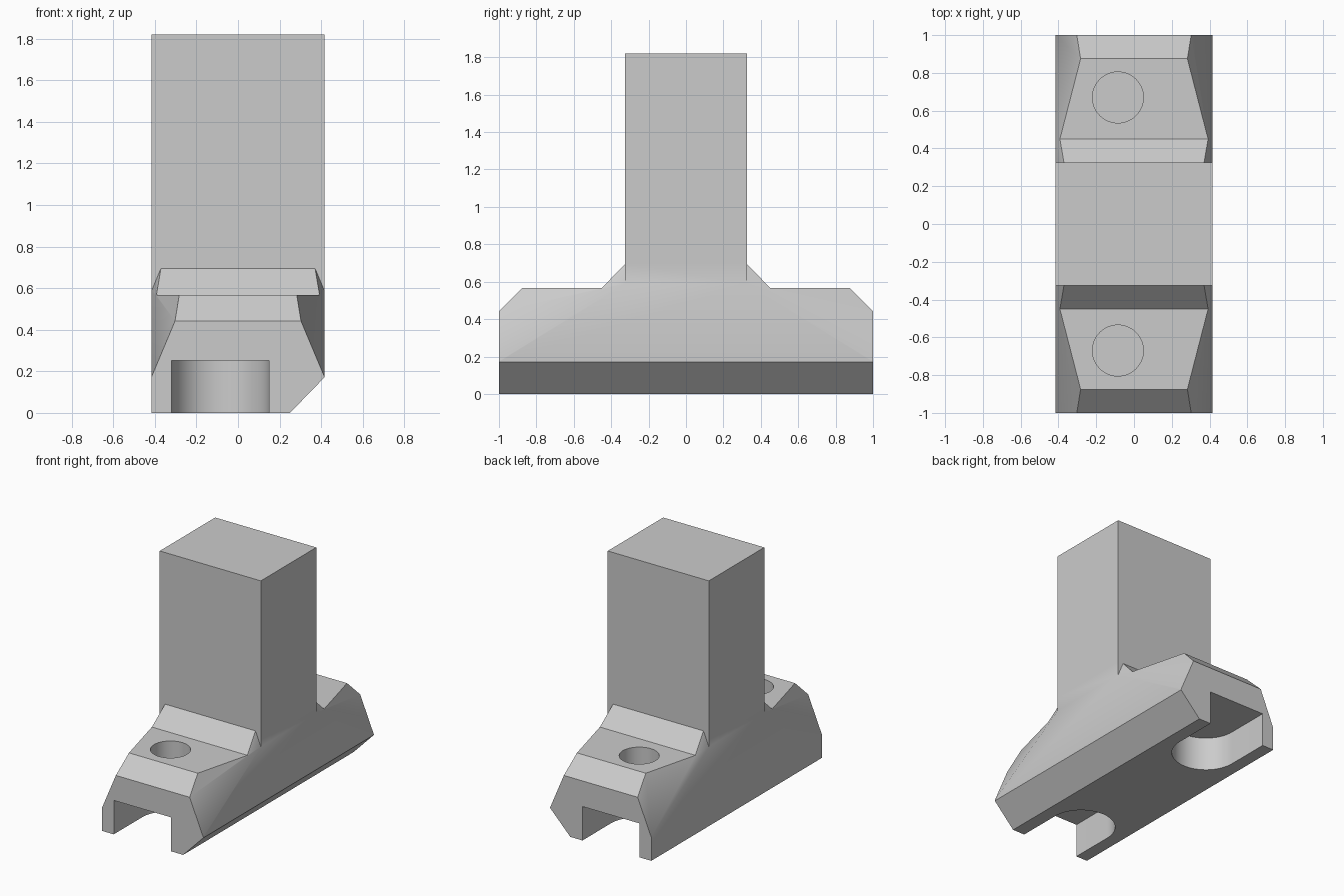
import bpy
import bmesh
import math
from mathutils import Vector

if "Cube" in bpy.data.objects:
    bpy.data.objects.remove(bpy.data.objects["Cube"])

W = 0.415       # half width
COL = 0.325     # half depth of the column
HOLE_X = -0.085
HOLE_Y = 0.67

grey = bpy.data.materials.new("plain grey")
grey.use_nodes = True
grey.diffuse_color = (0.6, 0.6, 0.6, 1)
grey.node_tree.nodes["Principled BSDF"].inputs["Base Color"].default_value = (0.6, 0.6, 0.6, 1)


def make_object(name, bm):
    bmesh.ops.recalc_face_normals(bm, faces=bm.faces)
    mesh = bpy.data.meshes.new(name)
    bm.to_mesh(mesh)
    bm.free()
    mesh.materials.append(grey)
    obj = bpy.data.objects.new(name, mesh)
    bpy.context.collection.objects.link(obj)
    return obj


def prism(points, offset):
    """Extrude a closed outline along an offset."""
    bm = bmesh.new()
    face = bm.faces.new([bm.verts.new(p) for p in points])
    new = bmesh.ops.extrude_face_region(bm, geom=[face], use_keep_orig=True)["geom"]
    verts = [g for g in new if isinstance(g, bmesh.types.BMVert)]
    bmesh.ops.translate(bm, verts=verts, vec=offset)
    return bm


def slice_off(bm, co, normal):
    """Remove everything on the normal side of a plane and cap the cut."""
    cut = bmesh.ops.bisect_plane(bm, geom=bm.verts[:] + bm.edges[:] + bm.faces[:],
                                 plane_co=co, plane_no=normal, clear_outer=True)
    edges = [g for g in cut["geom_cut"] if isinstance(g, bmesh.types.BMEdge)]
    bmesh.ops.contextual_create(bm, geom=edges)


def arc(radius, start, end, steps):
    return [(radius * math.cos(start + (end - start) * i / steps),
             radius * math.sin(start + (end - start) * i / steps)) for i in range(steps + 1)]


# Body: side silhouette of column and both feet, extruded across the width
half = [(1, 0), (1, 0.442), (0.875, 0.567), (0.45, 0.567), (COL, 0.695), (COL, 1.82)]
outline = half + [(-y, z) for y, z in reversed(half)]
bm = prism([(-W, y, z) for y, z in outline], (2 * W, 0, 0))
# Bevel along the lower left edge
slice_off(bm, (W, 0, 0.17), Vector((0.17, 0, -0.165)).normalized())
body = make_object("tool_holder_body", bm)

cutters = []
for sy in (-1, 1):
    # Sloping flanks of each foot
    for sx in (-1, 1):
        corners = [(0.1, COL), (0.6, COL), (0.6, 1.2), (0.1, 1.2)]
        bm = prism([(sx * x, sy * y, 0) for x, y in corners], (0, 0, 1))
        slice_off(bm, (sx * W, sy, 0.175),
                  Vector((-sx, -sy * 0.258, -0.42)).normalized())
        cutters.append(make_object("flank_cutter", bm))
    # Round-ended slot under each foot
    pts = [(HOLE_X + x, sy * (HOLE_Y - y), -0.1) for x, y in arc(0.235, 0, math.pi, 32)]
    pts += [(HOLE_X - 0.235, sy * 1.2, -0.1), (HOLE_X + 0.235, sy * 1.2, -0.1)]
    cutters.append(make_object("slot_cutter", prism(pts, (0, 0, 0.352))))
    # Screw hole in the top, closed by a thin floor
    pts = [(HOLE_X + x, sy * HOLE_Y + y, 0.265) for x, y in arc(0.135, 0, math.tau, 48)[:-1]]
    cutters.append(make_object("hole_cutter", prism(pts, (0, 0, 0.5))))

bpy.context.view_layer.objects.active = body
for cutter in cutters:
    cutter.hide_render = True
    mod = body.modifiers.new("cut", 'BOOLEAN')
    mod.operation = 'DIFFERENCE'
    mod.solver = 'EXACT'
    mod.object = cutter
    bpy.ops.object.modifier_apply(modifier=mod.name)
for cutter in cutters:
    bpy.data.objects.remove(cutter)

# Smooth shading with sharp edges kept
bpy.ops.object.select_all(action='DESELECT')
body.select_set(True)
bpy.ops.object.shade_smooth_by_angle(angle=math.radians(30))
